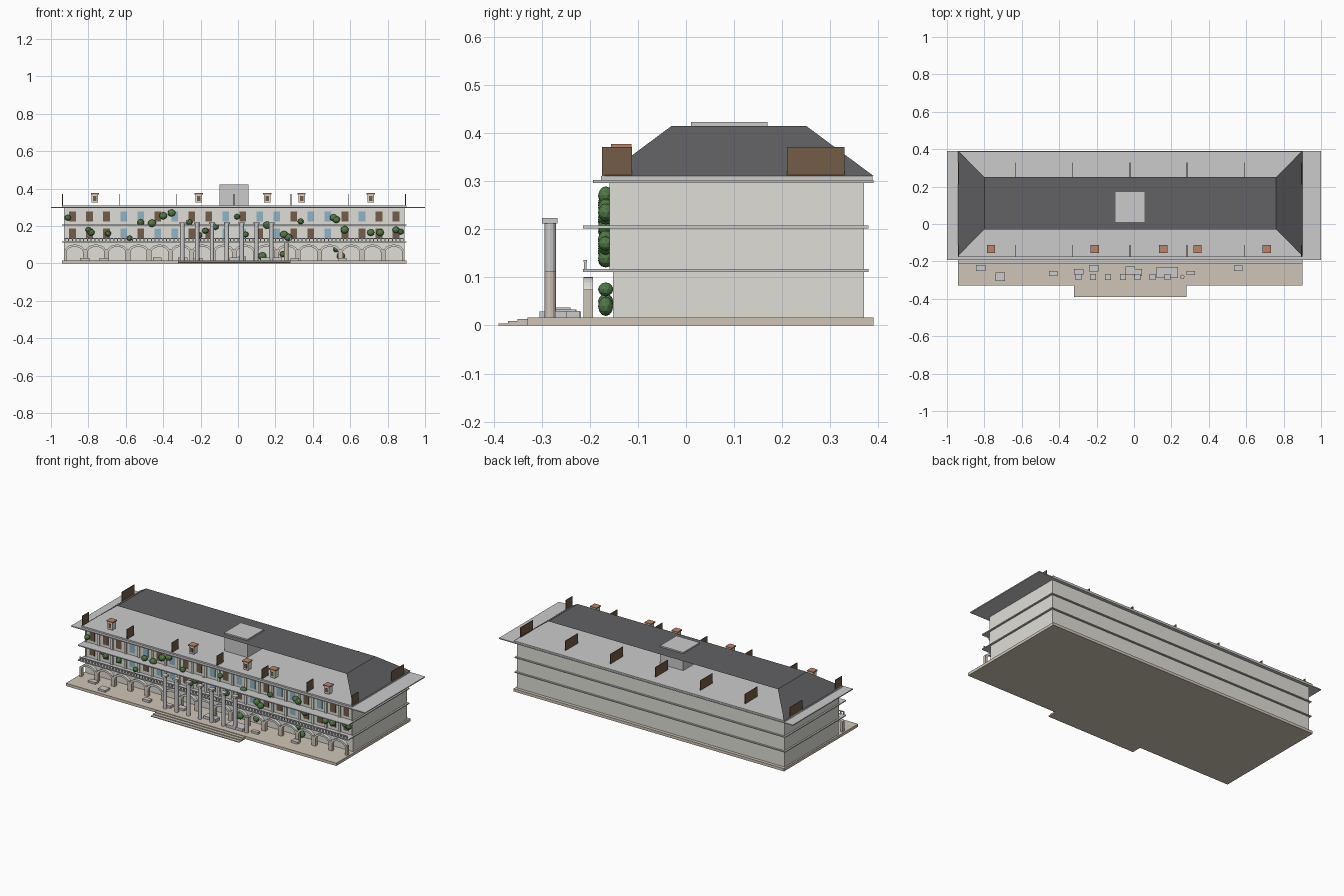
import bpy, bmesh, math, random
from mathutils import Matrix, Vector

if "Cube" in bpy.data.objects:
    bpy.data.objects.remove(bpy.data.objects["Cube"])

random.seed(4)
CX = -0.02           # centre line of the building
X0, X1 = -0.93, 0.89  # ends of the main block


def mat(name, r, g, b):
    m = bpy.data.materials.new(name)
    m.diffuse_color = [(c / 255) ** 2.2 for c in (r, g, b)] + [1]
    m.use_nodes = True
    m.node_tree.nodes["Principled BSDF"].inputs["Base Color"].default_value = m.diffuse_color
    return m


WALL = mat("plaster", 222, 221, 214)
STONE = mat("stone", 206, 196, 180)
TRIM = mat("trim", 212, 211, 208)
SLATE = mat("slate", 98, 98, 101)
WOOD = mat("dark_wood", 116, 92, 72)
GLASS = mat("glass", 140, 178, 198)
BRICK = mat("brick", 184, 132, 104)
LEAF = mat("leaf", 82, 122, 72)
RUBBLE = mat("rubble", 190, 189, 187)


def finish(name, bm, material):
    me = bpy.data.meshes.new(name)
    bm.to_mesh(me)
    bm.free()
    ob = bpy.data.objects.new(name, me)
    ob.data.materials.append(material)
    bpy.context.collection.objects.link(ob)
    return ob


def add_box(bm, x0, x1, y0, y1, z0, z1):
    m = Matrix.Translation(((x0 + x1) / 2, (y0 + y1) / 2, (z0 + z1) / 2))
    m = m @ Matrix.Diagonal((x1 - x0, y1 - y0, z1 - z0, 1))
    bmesh.ops.create_cube(bm, size=1, matrix=m)


def boxes(name, items, material):
    bm = bmesh.new()
    for b in items:
        add_box(bm, *b)
    return finish(name, bm, material)


def columns(name, xs, y, r, z0, z1, material):
    bm = bmesh.new()
    for x in xs:
        bmesh.ops.create_cone(bm, cap_ends=True, segments=12, radius1=r, radius2=r,
                              depth=z1 - z0, matrix=Matrix.Translation((x, y, (z0 + z1) / 2)))
    return finish(name, bm, material)


# Terrace and front steps
boxes("terrace", [(-0.94, 0.90, -0.33, 0.39, 0, 0.017)], STONE)
boxes("front_steps", [(-0.32, 0.28, -0.39 + 0.02 * i, -0.33, 0.0045 * i, 0.0045 * (i + 1))
                      for i in range(3)], STONE)

# Main block, floor ledges and eaves
boxes("main_block", [(X0, X1, -0.152, 0.37, 0.017, 0.298)], WALL)
boxes("floor_ledges", [(-0.94, 0.90, -0.214, 0.38, z, z + 0.006) for z in (0.111, 0.202)], TRIM)
boxes("eaves_slab", [(-1, 1, -0.193, 0.39, 0.296, 0.302)], TRIM)
boxes("roof_deck", [(-0.94, 0.90, -0.177, 0.388, 0.302, 0.311)], TRIM)

# Roof: flat top with two sloping ends, open at front and back
bm = bmesh.new()
rows = [[bm.verts.new((x, y0, z)), bm.verts.new((x, y1, z))] for x, y0, y1, z in
        ((-0.94, -0.17, 0.39, 0.311), (-0.80, -0.03, 0.25, 0.415),
         (0.76, -0.03, 0.25, 0.415), (0.90, -0.17, 0.39, 0.311))]
for a, b in zip(rows, rows[1:]):
    bm.faces.new((a[0], b[0], b[1], a[1]))
finish("roof_cover", bm, SLATE)
boxes("roof_lantern", [(-0.10, 0.057, 0.01, 0.17, 0.311, 0.423)], TRIM)

# Upright boards along both roof edges
boxes("roof_boards", [(x - 0.002, x + 0.002, y0, y1, 0.311, 0.371)
                      for x in [-0.938 + 0.3055 * i for i in range(7)]
                      for y0, y1 in ((-0.175, -0.112), (0.21, 0.33))], WOOD)

# Dormers
DX = (-0.765, -0.21, 0.157, 0.34, 0.71)
boxes("dormers", [(x - 0.017, x + 0.017, -0.152, -0.118, 0.325, 0.37) for x in DX], WALL)
boxes("dormer_caps", [(x - 0.022, x + 0.022, -0.156, -0.113, 0.37, 0.377) for x in DX], BRICK)
boxes("dormer_windows", [(x - 0.009, x + 0.009, -0.154, -0.15, 0.335, 0.36) for x in DX], WOOD)

# Windows of the two upper floors, shuttered or glazed
PITCH = (X1 - X0) / 20
for z0, kinds, label in ((0.135, "wwwgwggwwggwgwwgwwww", "middle"),
                         (0.224, "wwwggwgwwgwggwggwgww", "upper")):
    for kind, material, part in (("w", WOOD, "shuttered"), ("g", GLASS, "glazed")):
        boxes(f"{label}_{part}_windows",
              [(X0 + PITCH * (i + 0.5) - 0.018, X0 + PITCH * (i + 0.5) + 0.018,
                -0.155, -0.15, z0, z0 + 0.053)
               for i, k in enumerate(kinds) if k == kind], material)

# Pilasters between the windows
boxes("pilasters", [(X0 + PITCH * i - 0.007 * (i > 0), X0 + PITCH * i + 0.007 * (i < 20),
                     -0.159, -0.15, z0, z1)
                    for i in range(21) for z0, z1 in ((0.117, 0.202), (0.208, 0.296))], WALL)

# Balcony railing
boxes("balcony_balusters", [(x - 0.003, x + 0.003, -0.212, -0.207, 0.117, 0.133)
                            for x in [X0 + 0.004 + i * 1.812 / 90 for i in range(91)]], TRIM)
boxes("balcony_rail", [(X0, X1, -0.213, -0.206, 0.132, 0.136)], TRIM)

# Ground floor arcade: piers and elliptical arch bands
BAY = (X1 - X0) / 16
boxes("arcade_piers", [(max(X0, X0 + BAY * i - 0.013), min(X1, X0 + BAY * i + 0.013),
                        -0.213, -0.193, 0.017, 0.075) for i in range(17)], STONE)
bm = bmesh.new()
N = 12
for i in range(16):
    cx = X0 + BAY * (i + 0.5)
    ring = []
    for k in range(N + 1):
        a = math.pi * k / N
        c, s = math.cos(a), math.sin(a)
        outer, inner = (cx + 0.056 * c, 0.06 + 0.041 * s), (cx + 0.044 * c, 0.06 + 0.029 * s)
        ring.append([bm.verts.new((p[0], y, p[1])) for p, y in
                     ((outer, -0.213), (outer, -0.193), (inner, -0.193), (inner, -0.213))])
    for p, q in zip(ring, ring[1:]):
        for j in range(4):
            bm.faces.new((p[j], p[(j + 1) % 4], q[(j + 1) % 4], q[j]))
    bm.faces.new(ring[0])
    bm.faces.new(ring[-1][::-1])
bmesh.ops.recalc_face_normals(bm, faces=bm.faces)
finish("arcade_arches", bm, WALL)

# Portico columns: seven standing, one broken
PX = [CX - 0.278 + 0.0794 * i for i in range(8)]
columns("portico_columns", PX[:7], -0.2825, 0.0118, 0.017, 0.213, TRIM)
boxes("portico_capitals", [(x - 0.016, x + 0.016, -0.299, -0.267, 0.212, 0.223)
                           for x in PX[:7]], TRIM)
columns("broken_column", PX[7:], -0.2825, 0.0118, 0.017, 0.112, STONE)

# Fallen stone slabs on the terrace
SLABS = ((-0.845, -0.795, -0.25, -0.22, 0.011), (-0.74, -0.69, -0.305, -0.26, 0.012),
         (-0.455, -0.41, -0.277, -0.25, 0.014), (-0.32, -0.27, -0.27, -0.24, 0.014),
         (-0.24, -0.19, -0.255, -0.218, 0.012), (-0.045, 0.005, -0.27, -0.228, 0.016),
         (0.0, 0.042, -0.277, -0.24, 0.02), (0.12, 0.235, -0.29, -0.23, 0.016),
         (0.28, 0.325, -0.272, -0.25, 0.013), (0.535, 0.58, -0.25, -0.222, 0.013))
boxes("fallen_slabs", [(a, b, c, d, 0.017, 0.017 + h) for a, b, c, d, h in SLABS], RUBBLE)

# Climbing plants on the facade (x, z)
PLANTS = ((-.91, .245), (-.80, .18), (-.785, .165), (-.695, .16), (-.58, .135), (-.52, .22),
          (-.46, .215), (-.40, .255), (-.355, .27), (-.26, .22), (-.21, .15), (-.175, .175),
          (-.12, .195), (-.005, .25), (.04, .155), (.13, .04), (.155, .205), (.245, .155),
          (.27, .14), (.335, .225), (.24, .05), (.51, .245), (.525, .235), (.57, .18),
          (.55, .04), (.525, .075), (.71, .165), (.76, .165), (.845, .18), (.87, .17))
bm = bmesh.new()
for x, z in PLANTS:
    r = random.uniform(0.014, 0.021)
    m = Matrix.Translation((x, -0.167, z)) @ Matrix.Diagonal((r * 1.1, 0.016, r, 1))
    bmesh.ops.create_icosphere(bm, subdivisions=2, radius=1, matrix=m)
finish("climbing_plants", bm, LEAF)
